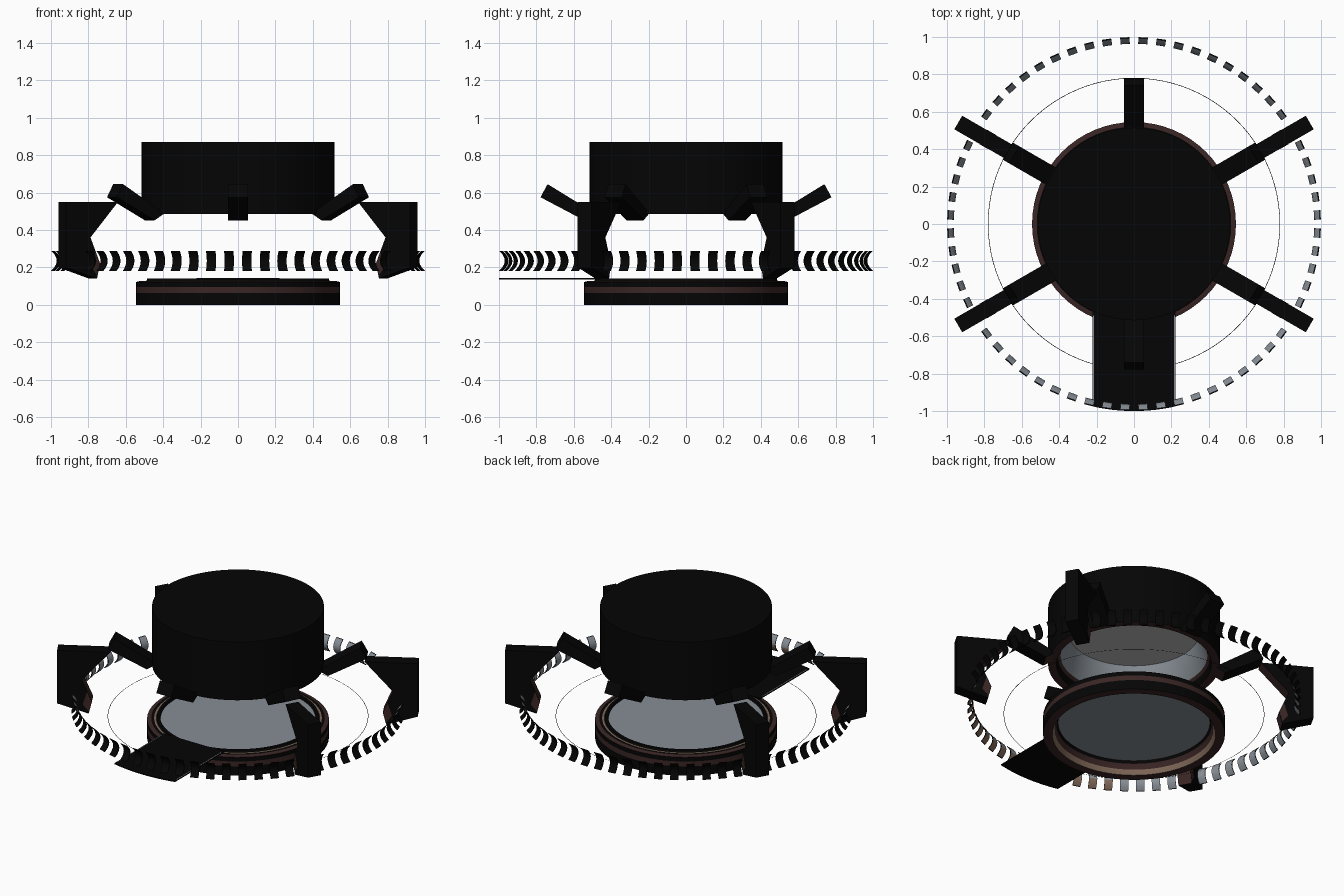
import bpy, bmesh, math
from mathutils import Matrix, Vector

if "Cube" in bpy.data.objects:
    bpy.data.objects.remove(bpy.data.objects["Cube"])


def material(name, rgb):
    m = bpy.data.materials.new(name)
    m.diffuse_color = (*rgb, 1)
    m.use_nodes = True
    m.node_tree.nodes["Principled BSDF"].inputs["Base Color"].default_value = m.diffuse_color
    return m


BLACK, BROWN, TAN, GRAY, PALE = range(5)
MATS = [material("black", (0.0015, 0.0015, 0.0015)),
        material("dark brown", (0.042, 0.019, 0.018)),
        material("tan", (0.22, 0.14, 0.10)),
        material("steel gray", (0.24, 0.27, 0.30)),
        material("pale gray", (0.50, 0.50, 0.50))]


def finish(bm, name, smooth=True):
    bmesh.ops.remove_doubles(bm, verts=bm.verts, dist=1e-5)
    bmesh.ops.recalc_face_normals(bm, faces=bm.faces)
    me = bpy.data.meshes.new(name)
    bm.to_mesh(me)
    bm.free()
    for m in MATS:
        me.materials.append(m)
    ob = bpy.data.objects.new(name, me)
    bpy.context.collection.objects.link(ob)
    if smooth:
        bpy.ops.object.select_all(action='DESELECT')
        ob.select_set(True)
        bpy.context.view_layer.objects.active = ob
        bpy.ops.object.shade_smooth_by_angle(angle=math.radians(30))
    return ob


def lathe(name, profile, seg=64):
    """profile: (radius, z, material of the band that starts here)"""
    bm = bmesh.new()
    rings = []
    for r, z, _ in profile:
        if r == 0:
            rings.append([bm.verts.new((0, 0, z))] * seg)
        else:
            rings.append([bm.verts.new((r * math.cos(2 * math.pi * i / seg),
                                        r * math.sin(2 * math.pi * i / seg), z))
                          for i in range(seg)])
    for k in range(len(profile) - 1):
        a, b = rings[k], rings[k + 1]
        for i in range(seg):
            j = (i + 1) % seg
            vs = list(dict.fromkeys((a[i], a[j], b[j], b[i])))
            bm.faces.new(vs).material_index = profile[k][2]
    return finish(bm, name)


def radial_slab(bm, profile, half, angle, rule=None, caps=BLACK):
    """Extrude an (r, z) outline sideways and turn it about z."""
    rot = Matrix.Rotation(angle, 3, 'Z')
    a = [bm.verts.new(rot @ Vector((r, -half, z))) for r, z in profile]
    b = [bm.verts.new(rot @ Vector((r, half, z))) for r, z in profile]
    n = len(profile)
    bm.faces.new(a).material_index = caps
    bm.faces.new(b[::-1]).material_index = caps
    for i in range(n):
        j = (i + 1) % n
        f = bm.faces.new((a[i], b[i], b[j], a[j]))
        if rule:
            f.material_index = rule(i)


# base: hollow ring with a gray platform disc
lathe("base_platform", [
    (0, 0.125, GRAY), (0.465, 0.125, BLACK), (0.468, 0.14, BLACK),
    (0.485, 0.14, BLACK), (0.49, 0.128, TAN), (0.503, 0.128, BLACK),
    (0.52, 0.128, BROWN), (0.545, 0.122, BLACK), (0.545, 0.094, BROWN),
    (0.545, 0.062, BLACK), (0.545, 0, BROWN), (0.49, 0, TAN),
    (0.475, 0.03, BROWN), (0.465, 0.065, BLACK), (0.455, 0.08, GRAY), (0, 0.08, GRAY)])

# upper drum: closed top, gray hollow below
lathe("upper_drum", [
    (0, 0.87, BLACK), (0.515, 0.87, BLACK), (0.515, 0.485, BROWN),
    (0.465, 0.485, BLACK), (0.455, 0.53, BROWN), (0.44, 0.545, GRAY),
    (0.39, 0.70, PALE), (0, 0.70, PALE)])

# six slanted brackets around the drum
for k in range(6):
    bm = bmesh.new()
    radial_slab(bm, [(0.49, 0.50), (0.52, 0.51), (0.74, 0.645), (0.778, 0.575),
                     (0.545, 0.452), (0.49, 0.485)],
                0.053, math.radians(30 + 60 * k),
                lambda i: BROWN if i == 4 else BLACK)
    finish(bm, f"drum_bracket_{k + 1}", False)

# four big support arms, brown on their inner edges and lower hooks
arm = [(0.765, 0.55), (1.085, 0.55), (1.085, 0.20), (0.895, 0.14),
       (0.875, 0.22), (0.935, 0.36)]
hook = [(0.895, 0.155), (0.878, 0.22), (0.905, 0.285), (0.93, 0.20)]
for k, deg in enumerate((30, 150, 210, 330)):
    bm = bmesh.new()
    radial_slab(bm, arm, 0.042, math.radians(deg),
                lambda i: BROWN if i >= 3 else BLACK)
    finish(bm, f"support_arm_{k + 1}", False)
    bm = bmesh.new()
    radial_slab(bm, hook, 0.0435, math.radians(deg), lambda i: BROWN, BROWN)
    finish(bm, f"arm_hook_plate_{k + 1}", False)

# outer ring of 64 curved slats: black outside, gray inside, front ones tan below
N = 6
arc = []
for i in range(N + 1):
    t = -1 + 2 * i / N
    arc.append((0.969 + 0.030 * t * t, 0.235 + 0.053 * t))
slat = arc + [(r - 0.006, z) for r, z in reversed(arc)]
bm = bmesh.new()
for k in range(64):
    deg = 360 * (k + 0.5) / 64
    low = TAN if 235 < deg < 325 else GRAY

    def slat_rule(i):
        if N < i <= N + N // 2:
            return GRAY
        return low if N < i < 2 * N + 1 else BLACK
    radial_slab(bm, slat, 0.025, math.radians(deg), slat_rule)
finish(bm, "outer_slat_ring")

# flat hairline ring
lathe("wire_ring", [(0.7815, 0.14, BLACK), (0.7785, 0.14, BLACK)], 96)

# front walkway with a rounded outer end
bm = bmesh.new()
W = 0.222
outline = [(-W, -0.46), (W, -0.46)]
for i in range(13):
    x = W - 2 * W * i / 12
    outline.append((x, -math.sqrt(1 - x * x)))
face = bm.faces.new([bm.verts.new((x, y, 0.136)) for x, y in outline])
ext = bmesh.ops.extrude_face_region(bm, geom=[face])
bmesh.ops.translate(bm, vec=(0, 0, 0.006),
                    verts=[g for g in ext["geom"] if isinstance(g, bmesh.types.BMVert)])
finish(bm, "front_walkway", False)

# pale trim along the walkway sides
for side in (-1, 1):
    bm = bmesh.new()
    bmesh.ops.create_cube(bm, size=1, matrix=Matrix.Translation((side * 0.217, -0.72, 0.142))
                          @ Matrix.Diagonal((0.005, 0.46, 0.003, 1)))
    for f in bm.faces:
        f.material_index = GRAY
    finish(bm, "walkway_trim_" + ("left" if side < 0 else "right"), False)
